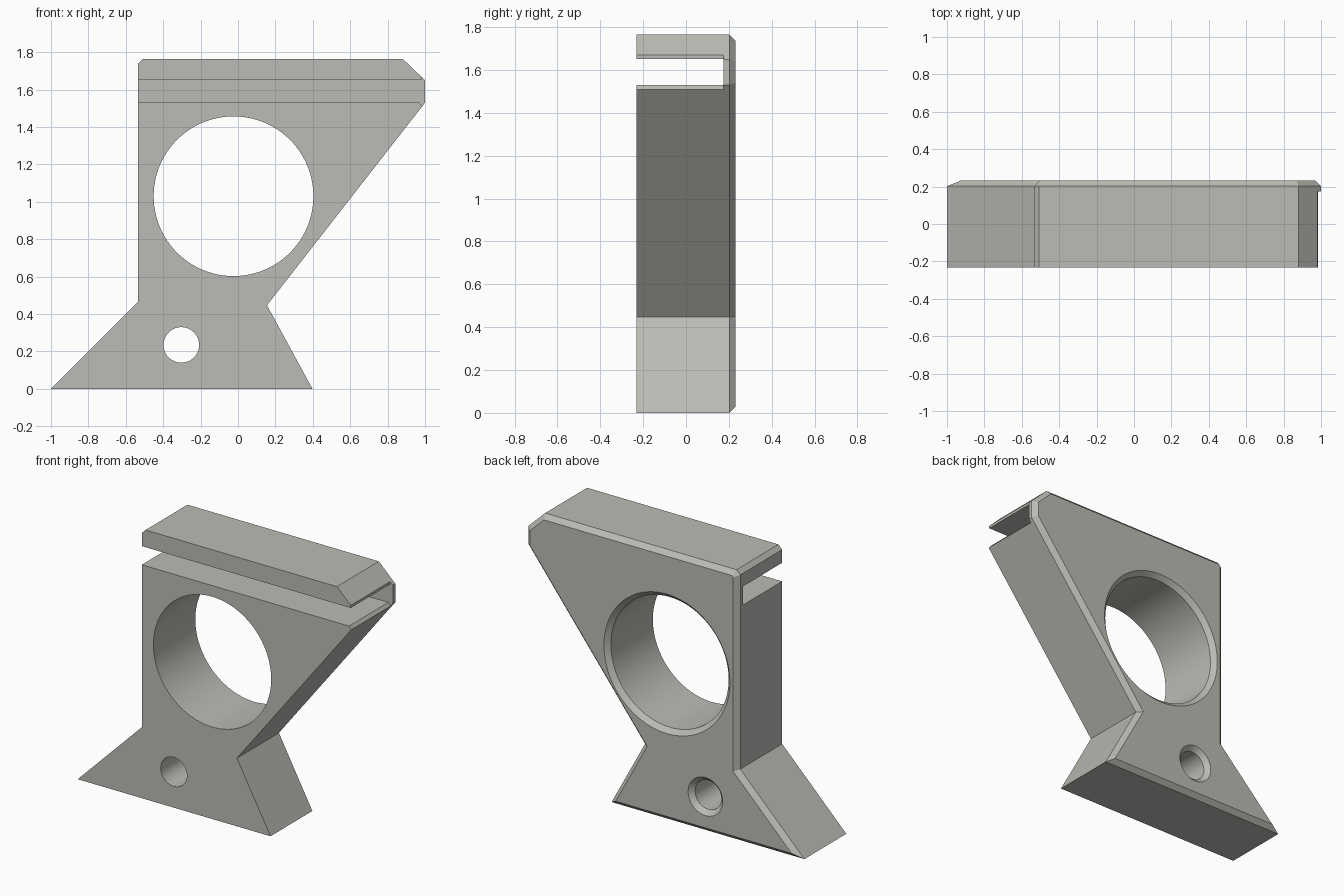
import bpy, bmesh, math
from mathutils import Vector

if "Cube" in bpy.data.objects:
    bpy.data.objects.remove(bpy.data.objects["Cube"])

FRONT, BACK, CH = -0.232, 0.232, 0.03

grey = bpy.data.materials.new("warm_grey")
grey.diffuse_color = (0.50, 0.50, 0.465, 1)
grey.use_nodes = True
grey.node_tree.nodes["Principled BSDF"].inputs["Base Color"].default_value = grey.diffuse_color


def inset(points, d):
    """Move every edge of a counter-clockwise profile inwards by d."""
    result = []
    for i, p in enumerate(points):
        p = Vector(p)
        a = (p - Vector(points[i - 1])).normalized()
        b = (Vector(points[(i + 1) % len(points)]) - p).normalized()
        na, nb = Vector((-a.y, a.x)), Vector((-b.y, b.x))
        result.append(p + (na + nb) * d / (1 + na.dot(nb)))
    return result


def circle(cx, cz, r, n=96):
    return [(cx + r * math.cos(math.tau * i / n), cz + r * math.sin(math.tau * i / n))
            for i in range(n)]


def loft(name, rings):
    """Join profiles, each given as (y, points), into a closed solid."""
    bm = bmesh.new()
    loops = [[bm.verts.new((x, y, z)) for x, z in pts] for y, pts in rings]
    for a, b in zip(loops, loops[1:]):
        n = len(a)
        for i in range(n):
            j = (i + 1) % n
            bm.faces.new((a[i], a[j], b[j], b[i]))
    bm.faces.new(loops[0])
    bm.faces.new(loops[-1][::-1])
    bmesh.ops.recalc_face_normals(bm, faces=bm.faces)
    mesh = bpy.data.meshes.new(name)
    bm.to_mesh(mesh)
    bm.free()
    mesh.materials.append(grey)
    obj = bpy.data.objects.new(name, mesh)
    bpy.context.collection.objects.link(obj)
    return obj


# Bracket plate with a chamfered back edge
outline = [(-1, 0), (0.398, 0), (0.155, 0.447), (1, 1.53), (1, 1.65),
           (0.88, 1.765), (-0.508, 1.765), (-0.535, 1.738), (-0.535, 0.465)]
bracket = loft("bracket", [(FRONT, outline), (BACK - CH, outline),
                           (BACK, inset(outline, CH))])

# Slot below the top lip, open at the front and both ends
slot = [(-0.7, 1.53), (0.968, 1.53), (0.984, 1.51), (1.1, 1.51),
        (1.1, 1.69), (0.98, 1.69), (0.98, 1.652), (-0.7, 1.652)]
cutters = [loft("slot_cutter", [(-0.4, slot), (0.175, slot)])]

# Round holes, countersunk at the back
for name, x, z, r in (("large_hole_cutter", -0.024, 1.03, 0.427),
                      ("small_hole_cutter", -0.303, 0.235, 0.095)):
    cutters.append(loft(name, [(-0.4, circle(x, z, r)),
                               (BACK - CH, circle(x, z, r)),
                               (BACK + 0.02, circle(x, z, r + CH + 0.02))]))

bpy.context.view_layer.objects.active = bracket
bracket.select_set(True)
for cutter in cutters:
    mod = bracket.modifiers.new(cutter.name, 'BOOLEAN')
    mod.operation = 'DIFFERENCE'
    mod.solver = 'EXACT'
    mod.object = cutter
    bpy.ops.object.modifier_apply(modifier=mod.name)
for cutter in cutters:
    bpy.data.objects.remove(cutter)

bpy.ops.object.shade_smooth_by_angle(angle=math.radians(20))
